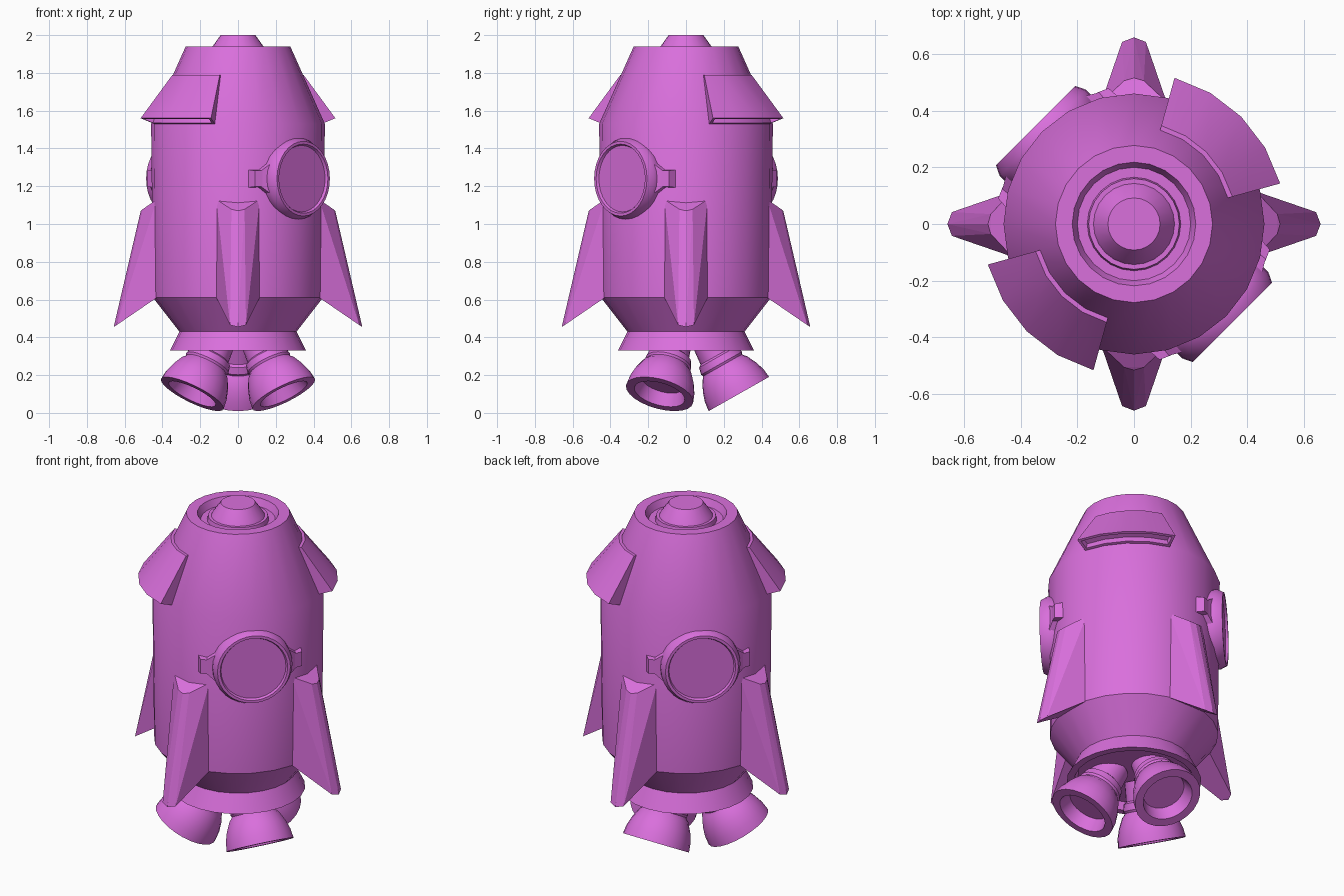
import bpy, bmesh
from math import cos, sin, pi, radians
from mathutils import Matrix, Vector

if "Cube" in bpy.data.objects:
    bpy.data.objects.remove(bpy.data.objects["Cube"])

COLOR = (0.70, 0.16, 0.72, 1)
paint = bpy.data.materials.new("orchid_paint")
paint.diffuse_color = COLOR
paint.use_nodes = True
paint.node_tree.nodes["Principled BSDF"].inputs["Base Color"].default_value = COLOR


def finish(name, bm, matrix=Matrix(), smooth=False):
    bmesh.ops.recalc_face_normals(bm, faces=bm.faces)
    bm.transform(matrix)
    mesh = bpy.data.meshes.new(name)
    bm.to_mesh(mesh)
    bm.free()
    mesh.materials.append(paint)
    obj = bpy.data.objects.new(name, mesh)
    bpy.context.collection.objects.link(obj)
    if smooth:
        bpy.ops.object.select_all(action="DESELECT")
        obj.select_set(True)
        bpy.context.view_layer.objects.active = obj
        bpy.ops.object.shade_smooth_by_angle(angle=radians(28))
    return obj


def lathe(name, profile, segments=24, matrix=Matrix()):
    """Revolve (radius, height) points around local z."""
    bm = bmesh.new()
    verts = [bm.verts.new((r, 0, z)) for r, z in profile]
    edges = [bm.edges.new(pair) for pair in zip(verts, verts[1:])]
    bmesh.ops.spin(bm, geom=verts + edges, axis=(0, 0, 1), cent=(0, 0, 0),
                   angle=2 * pi, steps=segments, use_merge=True)
    bmesh.ops.remove_doubles(bm, verts=bm.verts, dist=0.0005)
    return finish(name, bm, matrix, True)


def hull(name, points, matrix=Matrix()):
    bm = bmesh.new()
    for p in points:
        bm.verts.new(p)
    bmesh.ops.convex_hull(bm, input=bm.verts)
    bmesh.ops.dissolve_limit(bm, angle_limit=0.01, verts=bm.verts, edges=bm.edges)
    return finish(name, bm, matrix)


def turn(degrees):
    return Matrix.Rotation(radians(degrees), 4, "Z")


# Hull with flared skirt, conical shoulder and recessed nose
lathe("body", [(0, 0.37), (0.30, 0.37), (0.32, 0.33), (0.36, 0.33), (0.31, 0.43),
               (0.45, 0.61), (0.46, 1.53), (0.277, 1.94), (0.218, 1.94),
               (0.20, 1.90), (0.165, 1.90), (0.16, 1.925), (0.143, 1.925),
               (0.135, 1.94), (0.092, 2.0), (0, 2.0)])

# Four wedge fins
for i, side in enumerate(("left", "back", "right", "front")):
    pts = [(0.515, 0, 1.07), (0.658, 0, 0.455)]
    for s in (-1, 1):
        pts += [(0.43, s * 0.115, 1.13), (0.43, s * 0.115, 0.61),
                (0.505, s * 0.035, 1.078), (0.642, s * 0.042, 0.465)]
    hull(side + "_fin", pts, turn(90 * i))

# Two round portholes with side lugs, on opposite diagonals
for label, angle in (("front", -45), ("back", 135)):
    out = Vector((cos(radians(angle)), sin(radians(angle)), 0))
    frame = Matrix((Vector((-out.y, out.x, 0)), Vector((0, 0, 1)), out)).transposed().to_4x4()
    frame = Matrix.Translation((0, 0, 1.24)) @ frame
    lathe(label + "_porthole", [(0.20, 0.36), (0.215, 0.42), (0.215, 0.455), (0.198, 0.49),
                                (0.183, 0.49), (0.176, 0.476), (0, 0.476)], 32, frame)
    for s in (-1, 1):
        hull(label + "_porthole_neck",
             [(s * x, y * k, z) for k in (-1, 1)
              for x, y, z in ((0.18, 0.09, 0.36), (0.19, 0.085, 0.445),
                              (0.25, 0.035, 0.33), (0.25, 0.035, 0.41))], frame)
        hull(label + "_porthole_lug",
             [(s * x, y * k, z) for k in (-1, 1)
              for x, y, z in ((0.235, 0.05, 0.33), (0.235, 0.042, 0.42),
                              (0.28, 0.05, 0.33), (0.275, 0.042, 0.402))], frame)

# Two curved shoulder cowls with a slot in the lower face
SECTION = [(0.30, 1.79), (0.36, 1.79), (0.535, 1.56), (0.46, 1.53), (0.40, 1.53)]
for label, start in (("back", 15.5), ("front", 195.5)):
    bm = bmesh.new()
    rows = []
    for k in range(5):
        a = radians(start + k * 14.75)
        rows.append([bm.verts.new((r * cos(a), r * sin(a), z)) for r, z in SECTION])
    slot = []
    for a, b in zip(rows, rows[1:]):
        for j in range(5):
            n = (j + 1) % 5
            face = bm.faces.new((a[j], a[n], b[n], b[j]))
            if j == 2:
                slot.append(face)
    bm.faces.new(rows[0])
    bm.faces.new(rows[-1])
    bmesh.ops.recalc_face_normals(bm, faces=bm.faces)
    bmesh.ops.inset_region(bm, faces=slot, thickness=0.014, use_even_offset=True)
    bmesh.ops.inset_region(bm, faces=slot, thickness=0.001, depth=-0.035)
    finish(label + "_cowl", bm, smooth=True)

# Three splayed engine nozzles: local z runs from the mouth up into the hull
NOZZLE = [(0, 0.07), (0.115, 0.07), (0.138, 0.0), (0.184, 0.0), (0.178, 0.05),
          (0.162, 0.10), (0.135, 0.155), (0.124, 0.165), (0.118, 0.175),
          (0.124, 0.187), (0.115, 0.225), (0.10, 0.235), (0.09, 0.34), (0, 0.34)]
for label, angle in (("back", 90), ("front_right", 210), ("front_left", 330)):
    lathe(label + "_nozzle", NOZZLE, 24, turn(angle)
          @ Matrix.Translation((0.28, 0, 0.10)) @ Matrix.Rotation(radians(-29.5), 4, "Y"))
